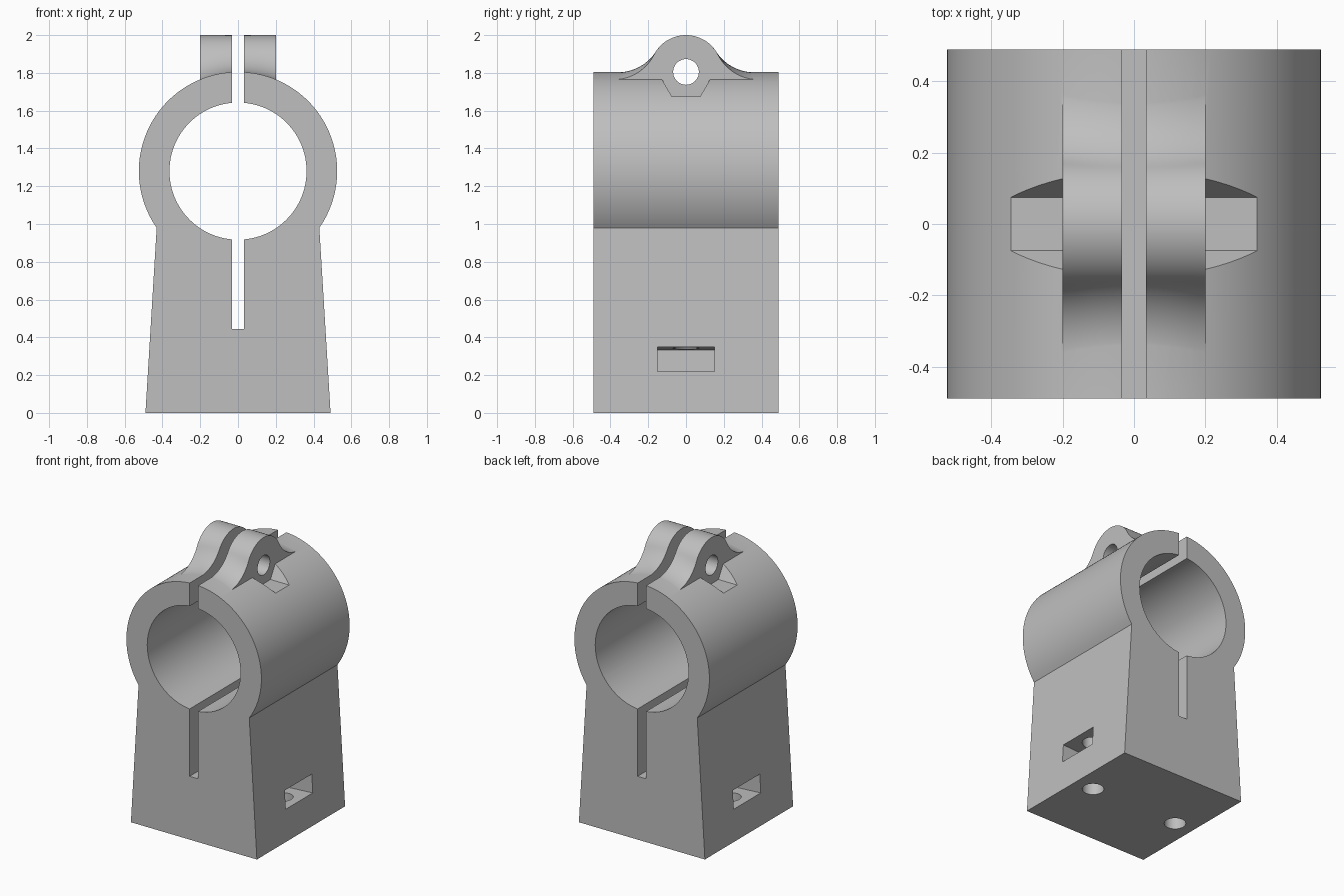
import bpy, bmesh, math
from mathutils import Matrix, Vector

cube = bpy.data.objects.get("Cube")
if cube:
    bpy.data.objects.remove(cube, do_unlink=True)

grey = bpy.data.materials.new("plain_grey")
grey.use_nodes = True
colour = (0.52, 0.52, 0.52, 1)
grey.diffuse_color = colour
grey.node_tree.nodes["Principled BSDF"].inputs["Base Color"].default_value = colour

RING_Z, RING_R, BORE_R = 1.28, 0.525, 0.363
HALF_DEPTH, BASE_W, NECK_W, NECK_Z = 0.49, 0.49, 0.43, 0.98
LUG_Z, LUG_R, FILLET, LUG_W = 1.81, 0.19, 0.24, 0.2
SLIT = 0.033


def loft(name, rings):
    """Closed solid through a row of matching cross-sections."""
    bm = bmesh.new()
    rows = [[bm.verts.new(p) for p in ring] for ring in rings]
    n = len(rows[0])
    for a, b in zip(rows, rows[1:]):
        for i in range(n):
            j = (i + 1) % n
            bm.faces.new((a[i], a[j], b[j], b[i]))
    bm.faces.new(rows[0])
    bm.faces.new(rows[-1])
    bmesh.ops.recalc_face_normals(bm, faces=bm.faces)
    mesh = bpy.data.meshes.new(name)
    bm.to_mesh(mesh)
    bm.free()
    mesh.materials.append(grey)
    obj = bpy.data.objects.new(name, mesh)
    bpy.context.collection.objects.link(obj)
    return obj


def prism(name, pts, axis, lo, hi):
    """Extrude a 2D outline along x, y or z."""
    place = {"x": lambda p, h: (h, *p),
             "y": lambda p, h: (p[0], h, p[1]),
             "z": lambda p, h: (*p, h)}[axis]
    return loft(name, [[place(p, h) for p in pts] for h in (lo, hi)])


def circle(u, v, r, n):
    return [(u + r * math.cos(i * math.tau / n), v + r * math.sin(i * math.tau / n))
            for i in range(n)]


def box(u, v):
    return [(u[0], v[0]), (u[1], v[0]), (u[1], v[1]), (u[0], v[1])]


def combine(target, other, operation):
    other.hide_render = True
    mod = target.modifiers.new("join", "BOOLEAN")
    mod.operation, mod.solver, mod.object = operation, "EXACT", other
    bpy.context.view_layer.objects.active = target
    bpy.ops.object.modifier_apply(modifier=mod.name)
    bpy.data.objects.remove(other, do_unlink=True)


# Tapered pedestal and ring as one keyhole outline
start = math.atan2(NECK_Z - RING_Z, NECK_W)
STEPS = 112
outline = [(-BASE_W, 0), (BASE_W, 0)]
for i in range(STEPS + 1):
    a = start + (math.pi - 2 * start) * i / STEPS
    outline.append((RING_R * math.cos(a), RING_Z + RING_R * math.sin(a)))
body = prism("clamp_body", outline, "y", -HALF_DEPTH, HALF_DEPTH)


# Clamp lug: round top, with fillets flowing onto the curved ring
def lug_section(x):
    floor = RING_Z + math.sqrt(RING_R ** 2 - x * x) - 0.001
    cz = floor + FILLET
    cy = math.sqrt((LUG_R + FILLET) ** 2 - (cz - LUG_Z) ** 2)
    meet = math.atan2(cz - LUG_Z, cy)
    half = []
    for i in range(17):
        a = math.pi / 2 + (meet - math.pi / 2) * i / 16
        half.append((LUG_R * math.cos(a), LUG_Z + LUG_R * math.sin(a)))
    for i in range(1, 17):
        a = math.pi + meet + (math.pi / 2 - meet) * i / 16
        half.append((cy + FILLET * math.cos(a), cz + FILLET * math.sin(a)))
    half.append((cy, 1.7))
    mirrored = [(-y, z) for y, z in reversed(half[1:])]
    return [(x, y, z) for y, z in mirrored + half]


lug = loft("clamp_lug", [lug_section(LUG_W * (i / 6 - 1)) for i in range(13)])
combine(body, lug, "UNION")

# Bore, slit and lug bolt hole
far = 0.7
combine(body, prism("bore", circle(0, RING_Z, BORE_R, 96), "y", -far, far), "DIFFERENCE")
combine(body, prism("slit", box((-SLIT, SLIT), (0.445, 2.1)), "y", -far, far), "DIFFERENCE")
combine(body, prism("bolt_hole", circle(0, 1.805, 0.068, 40), "x", -far, far), "DIFFERENCE")

tilt = math.atan2(BASE_W - NECK_W, NECK_Z)
for s in (-1, 1):
    # Hexagonal seat beside the lug
    seat = prism("hex_seat", circle(0, 1.805, 0.15, 6), "x", s * LUG_W, s * far)
    combine(body, seat, "DIFFERENCE")
    # Nut slot square to the sloping side
    slot = prism("nut_slot", box((-0.15, 0.15), (-0.065, 0.065)), "x", -s * 0.265, s * 0.1)
    mid = 0.285
    face = Vector((s * (BASE_W - mid * math.tan(tilt)), 0, mid))
    slot.data.transform(Matrix.Translation(face) @ Matrix.Rotation(-s * tilt, 4, "Y"))
    combine(body, slot, "DIFFERENCE")
    # Mounting hole from below
    hole = prism("mount_hole", circle(s * 0.345, 0, 0.07, 40), "z", -0.1, 0.45)
    combine(body, hole, "DIFFERENCE")

# Smooth curves, sharp edges
bpy.ops.object.select_all(action="DESELECT")
body.select_set(True)
bpy.context.view_layer.objects.active = body
bpy.ops.object.shade_smooth_by_angle(angle=math.radians(25))
